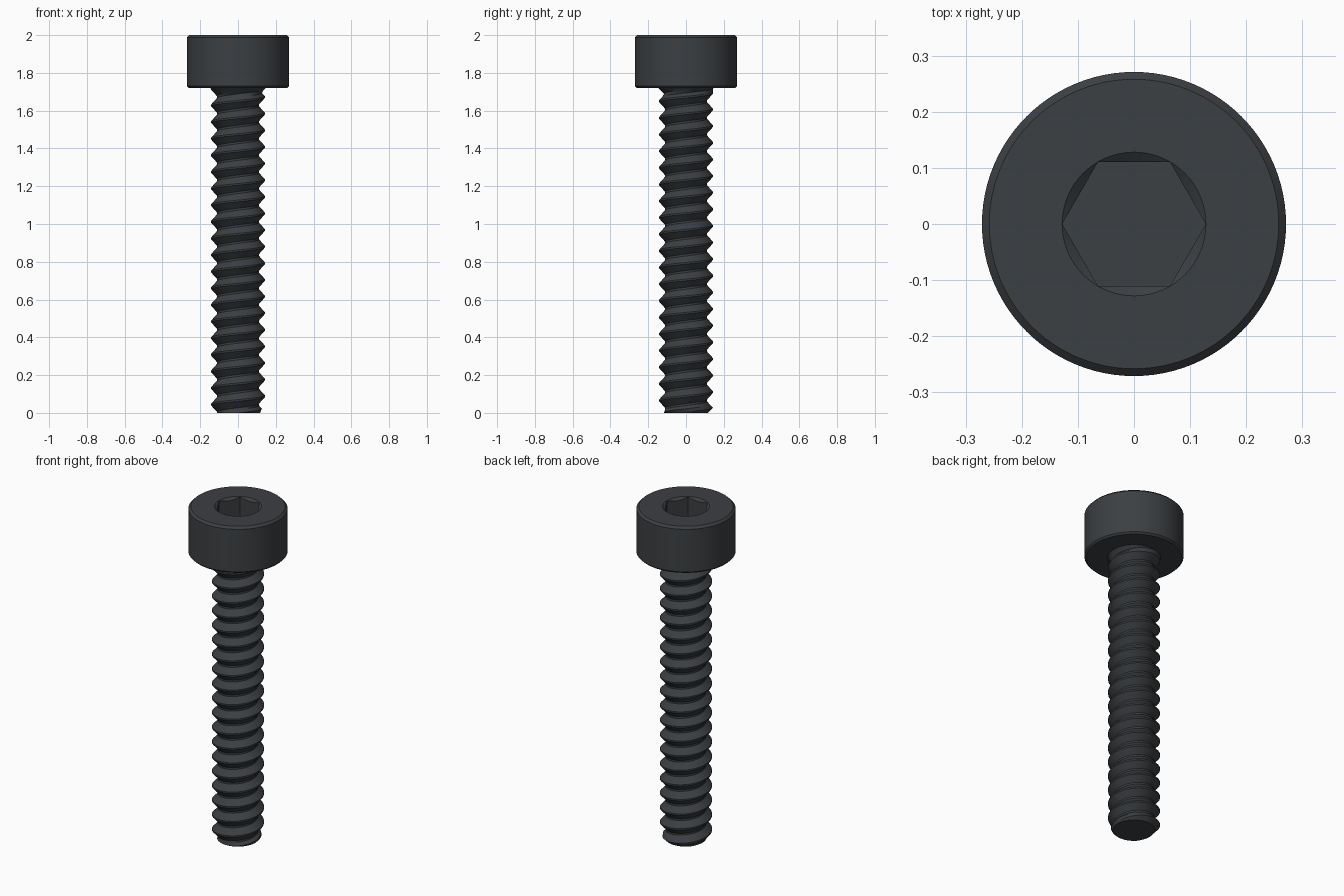
import bpy, bmesh
from math import pi, cos, sin

if "Cube" in bpy.data.objects:
    bpy.data.objects.remove(bpy.data.objects["Cube"])

SEG = 96
TOP, HEAD_Z = 2.0, 1.72
PITCH, R_MAJ, R_MIN = 0.088, 0.142, 0.111
HEX_R, SOCKET_Z = 0.128, 1.86

steel = bpy.data.materials.new("black_steel")
steel.diffuse_color = (0.045, 0.05, 0.055, 1)
steel.use_nodes = True
steel.node_tree.nodes["Principled BSDF"].inputs["Base Color"].default_value = steel.diffuse_color


def finish(bm, name, angle=30):
    bmesh.ops.remove_doubles(bm, verts=bm.verts, dist=1e-5)
    bmesh.ops.dissolve_degenerate(bm, edges=bm.edges, dist=1e-5)
    bmesh.ops.holes_fill(bm, edges=[e for e in bm.edges if e.is_boundary], sides=0)
    bmesh.ops.recalc_face_normals(bm, faces=bm.faces)
    me = bpy.data.meshes.new(name)
    bm.to_mesh(me)
    bm.free()
    ob = bpy.data.objects.new(name, me)
    bpy.context.collection.objects.link(ob)
    me.materials.append(steel)
    bpy.ops.object.select_all(action='DESELECT')
    ob.select_set(True)
    bpy.context.view_layer.objects.active = ob
    bpy.ops.object.shade_smooth_by_angle(angle=angle * pi / 180)
    return ob


def skin(columns):
    # Join neighbouring columns of points with quads
    bm = bmesh.new()
    cols = [[bm.verts.new(p) for p in c] for c in columns]
    for a, b in zip(cols, cols[1:]):
        for i in range(len(a) - 1):
            bm.faces.new((a[i], b[i], b[i + 1], a[i + 1]))
    return bm


def column(t, profile):
    return [(r * cos(t), r * sin(t), z) for r, z in profile]


# Cap head: outer wall, chamfers, countersink and hexagonal socket
def head_profile(t):
    h = HEX_R * cos(pi / 6) / cos(t % (pi / 3) - pi / 6)
    return [(0.10, HEAD_Z), (0.261, HEAD_Z), (0.271, HEAD_Z + 0.01),
            (0.271, TOP - 0.013), (0.258, TOP), (HEX_R, TOP),
            (h, TOP - (HEX_R - h) * 0.8), (h, SOCKET_Z)]


angles = [2 * pi * i / SEG for i in range(SEG + 1)]
finish(skin([column(t, head_profile(t)) for t in angles]), "cap_head", 25)


# Threaded shank: helical grid with chamfered tip and flared neck
def thread_radius(z, t):
    phase = (z / PITCH - t / (2 * pi)) % 1
    tri = abs(2 * phase - 1)
    r = R_MIN + (R_MAJ - R_MIN) * min(1, max(0, (tri - 0.12) / 0.78))
    r = min(r, 0.115 + z)
    return max(r, R_MAJ + 0.004 - (HEAD_Z - z) * 1.0)


STEPS = [0, 0.05, 0.25, 0.44, 0.56, 0.75, 0.95]
cols = []
for t in angles:
    prof = []
    for k in range(-2, int(HEAD_Z / PITCH) + 2):
        for s in STEPS:
            z = min(HEAD_Z, max(0, PITCH * (k + s + t / (2 * pi))))
            prof.append((thread_radius(z, t), z))
    cols.append(column(t, prof))
finish(skin(cols), "threaded_shank", 30)
